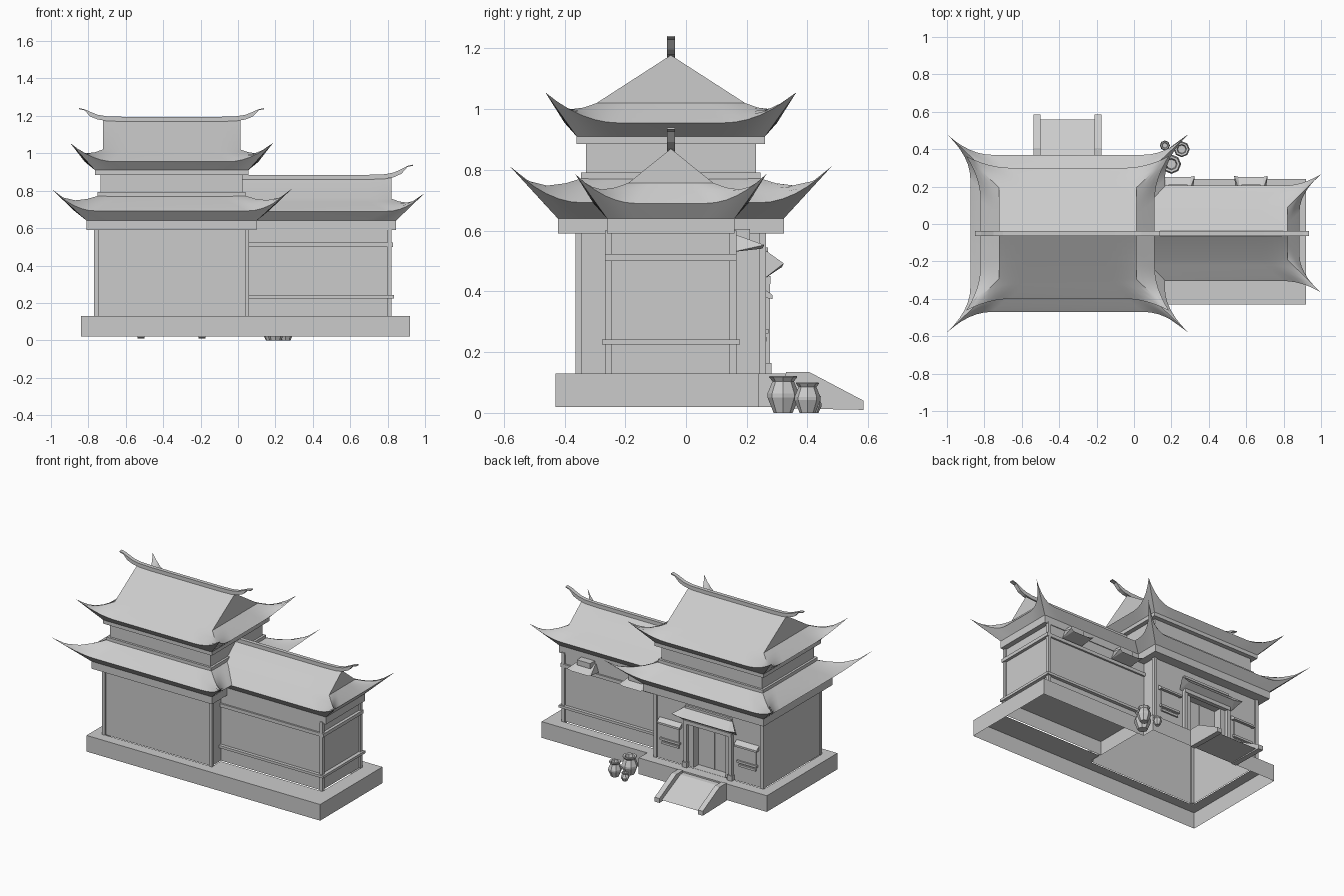
import bpy, bmesh, math
from mathutils import Vector

if "Cube" in bpy.data.objects:
    bpy.data.objects.remove(bpy.data.objects["Cube"])

GREY = (0.6, 0.6, 0.6, 1)
stone = bpy.data.materials.new("plain grey")
stone.use_nodes = True
stone.diffuse_color = GREY
stone.node_tree.nodes["Principled BSDF"].inputs["Base Color"].default_value = GREY

CX, CY = -0.355, -0.05          # centre of the main hall


def finish(name, bm, recalc=True):
    bmesh.ops.remove_doubles(bm, verts=bm.verts, dist=1e-5)
    if recalc:
        bmesh.ops.recalc_face_normals(bm, faces=bm.faces)
    mesh = bpy.data.meshes.new(name)
    bm.to_mesh(mesh)
    bm.free()
    mesh.materials.append(stone)
    ob = bpy.data.objects.new(name, mesh)
    bpy.context.scene.collection.objects.link(ob)
    return ob


def prism(name, pts, axis, a, b):
    """Extrude a 2D profile along an axis from a to b."""
    bm = bmesh.new()
    place = {"x": lambda p, t: (t, p[0], p[1]),
             "y": lambda p, t: (p[0], t, p[1]),
             "z": lambda p, t: (p[0], p[1], t)}[axis]
    ends = [[bm.verts.new(place(p, t)) for p in pts] for t in (a, b)]
    for ring in ends:
        bm.faces.new(ring)
    for i in range(len(pts)):
        j = (i + 1) % len(pts)
        bm.faces.new((ends[0][i], ends[0][j], ends[1][j], ends[1][i]))
    return finish(name, bm)


def box(name, x0, x1, y0, y1, z0, z1):
    return prism(name, [(x0, y0), (x1, y0), (x1, y1), (x0, y1)], "z", z0, z1)


def block(name, cx, cy, hx, hy, z0, z1):
    return box(name, cx - hx, cx + hx, cy - hy, cy + hy, z0, z1)


def shell(name, pts, z0, z1):
    """Open walls following a counter-clockwise plan outline."""
    bm = bmesh.new()
    low, high = [[bm.verts.new((x, y, z)) for x, y in pts] for z in (z0, z1)]
    for i in range(len(pts)):
        j = (i + 1) % len(pts)
        bm.faces.new((low[i], low[j], high[j], high[i]))
    return finish(name, bm, False)


def roof(name, cx, gable, eave, tip, beam, ridge=None, clip=None, corner=0.24):
    """Sweeping roof; gable, eave, tip and beam are (half x, half y, z)."""
    bm = bmesh.new()

    def row(side, w):
        long, other = (0, 1) if side in "fb" else (1, 0)
        sign = -1 if side in "fl" else 1
        start = 1 - corner / tip[long]
        us = [start + (1 - start) * i / 6 for i in range(7)]
        us = [-u for u in reversed(us)] + us
        pts = []
        for u in us:
            k = max(0, (abs(u) - start) / (1 - start)) ** 2
            if w > 1:                                   # soffit meets the beam
                a, b, z = beam[long] * u, beam[other], beam[2]
            else:
                a = u * (gable[long] + (tip[long] - gable[long]) * w)
                b = gable[other] + (eave[other] + (tip[other] - eave[other]) * k - gable[other]) * w
                z = gable[2] + (eave[2] - gable[2]) * w + (tip[2] - eave[2]) * k * w ** 3
            p = [0, 0, z]
            p[long], p[other] = a, b * sign
            pts.append((p[0] + cx, p[1] + CY, z))
        return pts

    for side in "fblr":
        rows = [row(side, w) for w in (0, 0.25, 0.5, 0.75, 1, 2)]
        if ridge and side in "fb":
            rows.insert(0, [(p[0], CY, ridge) for p in rows[0]])
        grid = [[bm.verts.new(p) for p in r] for r in rows]
        for r, s in zip(grid, grid[1:]):
            for i in range(len(r) - 1):
                bm.faces.new((r[i], r[i + 1], s[i + 1], s[i]))
        if ridge and side in "lr":                      # gable triangle
            bm.faces.new(grid[0] + [bm.verts.new((rows[0][0][0], CY, ridge))])
    bmesh.ops.remove_doubles(bm, verts=bm.verts, dist=1e-5)
    bmesh.ops.recalc_face_normals(bm, faces=bm.faces)
    if clip is not None:
        bmesh.ops.bisect_plane(bm, geom=bm.verts[:] + bm.edges[:] + bm.faces[:],
                               plane_co=(clip, 0, 0), plane_no=(1, 0, 0), clear_inner=True)
    ob = finish(name, bm, False)
    bpy.context.view_layer.objects.active = ob
    ob.select_set(True)
    bpy.ops.object.shade_smooth_by_angle(angle=math.radians(25))
    ob.select_set(False)


def ridge_bar(name, x0, x1, z, horn, left_horn=True):
    """Ridge cap with upturned horns."""
    steps = [(0, 0.052), (0.03, 0.045), (0.06, 0.03), (0.1, 0.012), (0.15, 0.003), (0.24, 0)]
    lift = [(x1 - d, z + h * horn) for d, h in reversed(steps)]
    start = [(x0 + d, z + h * horn) for d, h in steps] if left_horn else [(x0, z)]
    top = start + lift
    under = [(x, h - (0.006 if abs(h - z) > 0.04 else 0.025)) for x, h in reversed(top)]
    prism(name, top + under, "y", CY - 0.013, CY + 0.013)


# Platform: open underneath and open below both buildings
xs = [-0.84, -0.77, 0.055, 0.125, 0.82, 0.92]
ys = [-0.43, -0.36, -0.265, 0.165, 0.24, 0.26, 0.33]
bm = bmesh.new()
for x0, x1 in zip(xs, xs[1:]):
    for y0, y1 in zip(ys, ys[1:]):
        mx, my = (x0 + x1) / 2, (y0 + y1) / 2
        outside = mx > 0.125 and my > 0.24
        in_hall = -0.77 < mx < 0.055 and -0.36 < my < 0.26
        in_wing = 0.055 < mx < 0.82 and -0.265 < my < 0.165
        if not (outside or in_hall or in_wing):
            bm.faces.new([bm.verts.new((x, y, 0.13)) for x, y in
                          ((x0, y0), (x1, y0), (x1, y1), (x0, y1))])
finish("platform_top", bm, False)
shell("platform_sides", [(-0.84, -0.43), (0.92, -0.43), (0.92, 0.24), (0.125, 0.24),
                         (0.125, 0.33), (-0.84, 0.33)], 0.02, 0.13)

# Main hall walls with a recessed doorway
dx0, dx1 = CX - 0.12, CX + 0.12
shell("hall_walls", [(-0.765, -0.355), (0.05, -0.355), (0.05, 0.255), (dx1, 0.255), (dx1, 0.2),
                     (dx0, 0.2), (dx0, 0.255), (-0.765, 0.255)], 0.13, 0.6)
box("door_lintel", dx0, dx1, 0.2, 0.254, 0.43, 0.6)
box("door_floor", dx0, dx1, 0.2, 0.26, 0.12, 0.131)
box("door_split", CX - 0.004, CX + 0.004, 0.198, 0.206, 0.13, 0.43)
for sx in (-1, 1):
    for sy in (-1, 1):
        block("hall_corner_post", CX + sx * 0.403, CY + sy * 0.303, 0.011, 0.011, 0.13, 0.6)
block("hall_beam", CX, CY, 0.455, 0.372, 0.59, 0.64)
roof("lower_roof", CX, (0.385, 0.285, 0.775), (0.52, 0.42, 0.692), (0.645, 0.53, 0.812),
     (0.455, 0.372, 0.64))

# Upper storey
block("upper_sill", CX, CY, 0.395, 0.295, 0.77, 0.792)
block("upper_walls", CX, CY, 0.38, 0.28, 0.78, 0.89)
block("upper_beam", CX, CY, 0.41, 0.31, 0.885, 0.91)
roof("upper_roof", CX, (0.368, 0.245, 1.02), (0.465, 0.35, 0.955), (0.542, 0.413, 1.055),
     (0.41, 0.31, 0.91), ridge=1.178)
ridge_bar("upper_ridge", -0.85, 0.14, 1.195, 0.9)

# Side wing
shell("wing_walls", [(0.05, -0.255), (0.81, -0.255), (0.81, 0.155), (0.05, 0.155)], 0.13, 0.6)
for y in (-0.255, 0.155):
    block("wing_corner_post", 0.811, y, 0.011, 0.011, 0.13, 0.6)
box("wing_lower_rail", 0.05, 0.835, -0.277, 0.177, 0.225, 0.242)
box("wing_upper_rail", 0.05, 0.83, -0.267, 0.167, 0.5, 0.523)
box("wing_beam", 0.05, 0.845, -0.26, 0.16, 0.59, 0.64)
roof("wing_roof", 0.03, (0.79, 0.14, 0.757), (0.855, 0.255, 0.69), (0.968, 0.315, 0.787),
     (0.815, 0.21, 0.64), ridge=0.87, clip=0.02, corner=0.2)
ridge_bar("wing_ridge", 0.0, 0.935, 0.885, 1.05, left_horn=False)


def hood(name, cx, half, top_half, y0, y1, z_top, z_eave, z_low):
    """Small lean-to roof with slightly raised eave corners."""
    bm = bmesh.new()
    ridge = [(cx + s * top_half, y0, z_top) for s in (-1, 1)]
    edge = [(cx + s * half, y1 - 0.006 * (abs(s) < 1), z_eave - 0.012 * (abs(s) < 1))
            for s in (-1, -0.75, 0.75, 1)]
    wall = [(cx + s * half * 0.85, y0, z_low) for s in (-1, 1)]
    a, b = [bm.verts.new(p) for p in ridge]
    e = [bm.verts.new(p) for p in edge]
    c, d = [bm.verts.new(p) for p in wall]
    for f in ((a, b, e[2], e[1]), (a, e[1], e[0]), (b, e[3], e[2]),
              (c, d, e[2], e[1]), (c, e[1], e[0]), (d, e[3], e[2]), (a, e[0], c), (b, d, e[3])):
        bm.faces.new(f)
    finish(name, bm)


# Wing window hoods under the eaves
for x in (0.235, 0.625):
    hood("wing_hood", x, 0.09, 0.055, 0.155, 0.258, 0.59, 0.553, 0.53)
    block("wing_hood_bracket", x, 0.18, 0.05, 0.03, 0.57, 0.605)

# Entrance porch with posts
hood("porch_roof", CX, 0.24, 0.17, 0.255, 0.322, 0.54, 0.492, 0.44)
block("porch_ridge", CX, 0.26, 0.175, 0.01, 0.53, 0.545)
block("porch_beam", CX, 0.265, 0.18, 0.014, 0.425, 0.45)
for s in (-1, 1):
    block("porch_post", CX + s * 0.17, 0.264, 0.012, 0.012, 0.13, 0.44)
    block("porch_post_foot", CX + s * 0.17, 0.264, 0.018, 0.018, 0.13, 0.165)
    # Windows beside the door
    wx = CX + s * 0.29
    block("window_panel", wx, 0.256, 0.065, 0.005, 0.27, 0.39)
    prism("window_hood", [(0.255, 0.41), (0.255, 0.38), (0.285, 0.375), (0.285, 0.388)], "x",
          wx - 0.085, wx + 0.085)
    block("window_sill", wx, 0.262, 0.075, 0.009, 0.262, 0.277)
    block("window_apron", wx, 0.259, 0.065, 0.006, 0.235, 0.25)
    # Ramp side walls
    rx = CX + s * 0.163
    prism("ramp_side", [(0.33, 0.015), (0.33, 0.135), (0.405, 0.135), (0.585, 0.04), (0.585, 0.01)],
          "x", rx - 0.018, rx + 0.018)
prism("ramp", [(0.33, 0.02), (0.33, 0.12), (0.36, 0.118), (0.56, 0.02)], "x", CX - 0.15, CX + 0.15)

# Jars in the corner
PROFILE = [(0.0, 0), (0.6, 0), (1, 0.42), (1, 0.52), (0.68, 0.85), (0.9, 0.97), (0.85, 1), (0.6, 0.98), (0.5, 0.8), (0, 0.8)]
for x, y, r, h in ((0.2, 0.32, 0.052, 0.122), (0.255, 0.4, 0.043, 0.1), (0.165, 0.42, 0.027, 0.055)):
    bm = bmesh.new()
    vs = [bm.verts.new((x + p * r, y, q * h)) for p, q in PROFILE]
    es = [bm.edges.new(pair) for pair in zip(vs, vs[1:])]
    bmesh.ops.spin(bm, geom=vs + es, cent=(x, y, 0), axis=(0, 0, 1), angle=math.tau, steps=8)
    finish("jar", bm)
